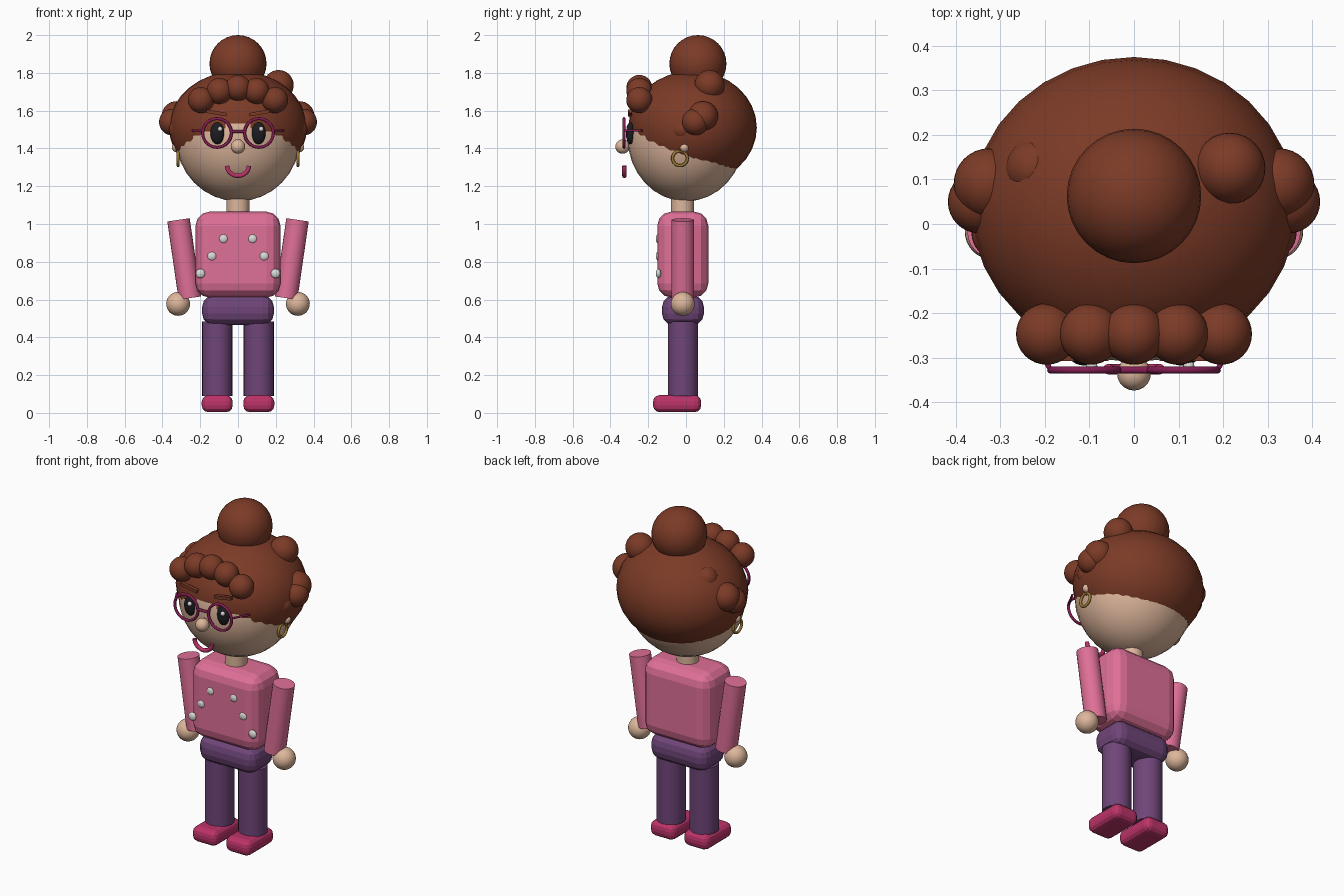
import bpy, math
from mathutils import Vector

cube = bpy.data.objects.get("Cube")
if cube:
    bpy.data.objects.remove(cube, do_unlink=True)


def material(name, r, g, b):
    m = bpy.data.materials.new(name)
    m.use_nodes = True
    m.diffuse_color = (r, g, b, 1)
    bsdf = next(n for n in m.node_tree.nodes if n.type == 'BSDF_PRINCIPLED')
    bsdf.inputs["Base Color"].default_value = (r, g, b, 1)
    return m


HAIR = material("auburn hair", .2, .043, .02)
SKIN = material("warm skin", .73, .47, .33)
PINK = material("pink sweater", .74, .16, .31)
PURPLE = material("purple trousers", .16, .06, .19)
ROSE = material("rose shoes", .5, .033, .14)
FRAME = material("plum frame", .23, .012, .085)
BLACK = material("eye black", .012, .012, .016)
WHITE = material("pearl white", .7, .7, .68)
GOLD = material("gold", .32, .18, .03)


def finish(name, mat, smooth=40):
    ob = bpy.context.object
    ob.name = name
    ob.data.materials.append(mat)
    bpy.ops.object.transform_apply(location=False, rotation=False, scale=True)
    if smooth:
        bpy.ops.object.shade_smooth_by_angle(angle=math.radians(smooth))
    return ob


def ball(name, mat, loc, r, segs=32):
    bpy.ops.mesh.primitive_uv_sphere_add(segments=segs, ring_count=segs // 2, location=loc)
    bpy.context.object.scale = r if isinstance(r, tuple) else (r, r, r)
    return finish(name, mat)


def rod(name, mat, a, b, r, segs=24):
    a, b = Vector(a), Vector(b)
    bpy.ops.mesh.primitive_cylinder_add(vertices=segs, radius=r, depth=(b - a).length,
                                        location=(a + b) / 2)
    bpy.context.object.rotation_euler = (b - a).to_track_quat('Z', 'Y').to_euler()
    return finish(name, mat)


def ring(name, mat, loc, rot, major, minor):
    bpy.ops.mesh.primitive_torus_add(location=loc, rotation=rot, major_radius=major,
                                     minor_radius=minor, major_segments=32, minor_segments=10)
    return finish(name, mat)


def block(name, mat, loc, size, bevel=0, segs=3, tilt=0):
    bpy.ops.mesh.primitive_cube_add(size=1, location=loc, rotation=(0, tilt, 0))
    bpy.context.object.scale = size
    ob = finish(name, mat, 0)
    if bevel:
        mod = ob.modifiers.new("round_edges", 'BEVEL')
        mod.width, mod.segments = bevel, segs
    return ob


# Head, hair cap and bun
ball("head", SKIN, (0, 0, 1.46), (.33, .31, .34))
ball("hair_cap", HAIR, (0, .035, 1.51), (.365, .34, .3))
ball("hair_bun", HAIR, (0, .063, 1.849), .151)
ball("crown_curl", HAIR, (.215, .125, 1.735), .08)
ball("small_crown_curl", HAIR, (-.22, .125, 1.665), .068)

# Fringe curls along a shallow arch
for i in range(-2, 3):
    ball(f"fringe_curl_{i + 3}", HAIR, (i * .098, -.247, 1.72 - .016 * i * i), .069)

# Face centre
ball("nose", SKIN, (0, -.336, 1.41), .038, 20)
rod("glasses_bridge", FRAME, (-.035, -.328, 1.49), (.035, -.328, 1.49), .008, 10)
smile = bpy.data.curves.new("smile", 'CURVE')
smile.dimensions = '3D'
smile.bevel_depth, smile.bevel_resolution = .012, 3
smile.use_fill_caps = True
spline = smile.splines.new('POLY')
spline.points.add(16)
for i, p in enumerate(spline.points):
    t = math.pi * (1 + i / 16)
    p.co = (.058 * math.cos(t), -.326, 1.308 + .053 * math.sin(t), 1)
smile.materials.append(ROSE)
bpy.context.collection.objects.link(bpy.data.objects.new("smile", smile))

# Torso
block("sweater", PINK, (0, -.017, .838), (.45, .27, .455), .075)
block("hips", PURPLE, (0, -.016, .543), (.38, .222, .155), .06)
rod("neck", SKIN, (0, -.018, 1.03), (0, -.018, 1.17), .061)

# Paired parts
for s, side in ((1, "left"), (-1, "right")):
    # Hair puffs beside the face
    for n, (x, y, z, r) in enumerate(((.325, .09, 1.57, .08), (.347, .05, 1.54, .071),
                                      (.305, -.02, 1.5, .06))):
        ball(f"{side}_puff_{n + 1}", HAIR, (s * x, y, z), r)
    # Eyes, brows and glasses
    ball(f"{side}_eye", BLACK, (s * .109, -.294, 1.48), (.037, .024, .058))
    ball(f"{side}_eye_glint", WHITE, (s * .109 + .014, -.32, 1.503), .013, 12)
    block(f"{side}_brow", HAIR, (s * .113, -.297, 1.588), (.11, .022, .018), tilt=-s * .17)
    ring(f"{side}_glasses_rim", FRAME, (s * .111, -.328, 1.482), (math.pi / 2, 0, 0), .076, .008)
    rod(f"{side}_glasses_temple", FRAME, (s * .187, -.328, 1.495), (s * .24, -.233, 1.495), .006, 10)
    # Ears and hoops
    ball(f"{side}_ear", SKIN, (s * .325, -.008, 1.405), .025, 16)
    ring(f"{side}_hoop", GOLD, (s * .317, -.032, 1.348), (0, math.pi / 2, 0), .039, .008)
    # Arms and hands
    rod(f"{side}_arm", PINK, (s * .315, -.017, 1.022), (s * .255, -.017, .608), .06)
    ball(f"{side}_hand", SKIN, (s * .317, -.017, .577), .063)
    # Legs and shoes
    rod(f"{side}_leg", PURPLE, (s * .11, -.016, .09), (s * .11, -.016, .485), .08)
    block(f"{side}_shoe", ROSE, (s * .11, -.047, .049), (.164, .255, .09), .035)
    # Pearls in a V
    for n in range(3):
        ball(f"{side}_pearl_{n + 1}", WHITE, (s * (.077 + .061 * n), -.146, .922 - .092 * n),
             (.025, .014, .025), 16)
